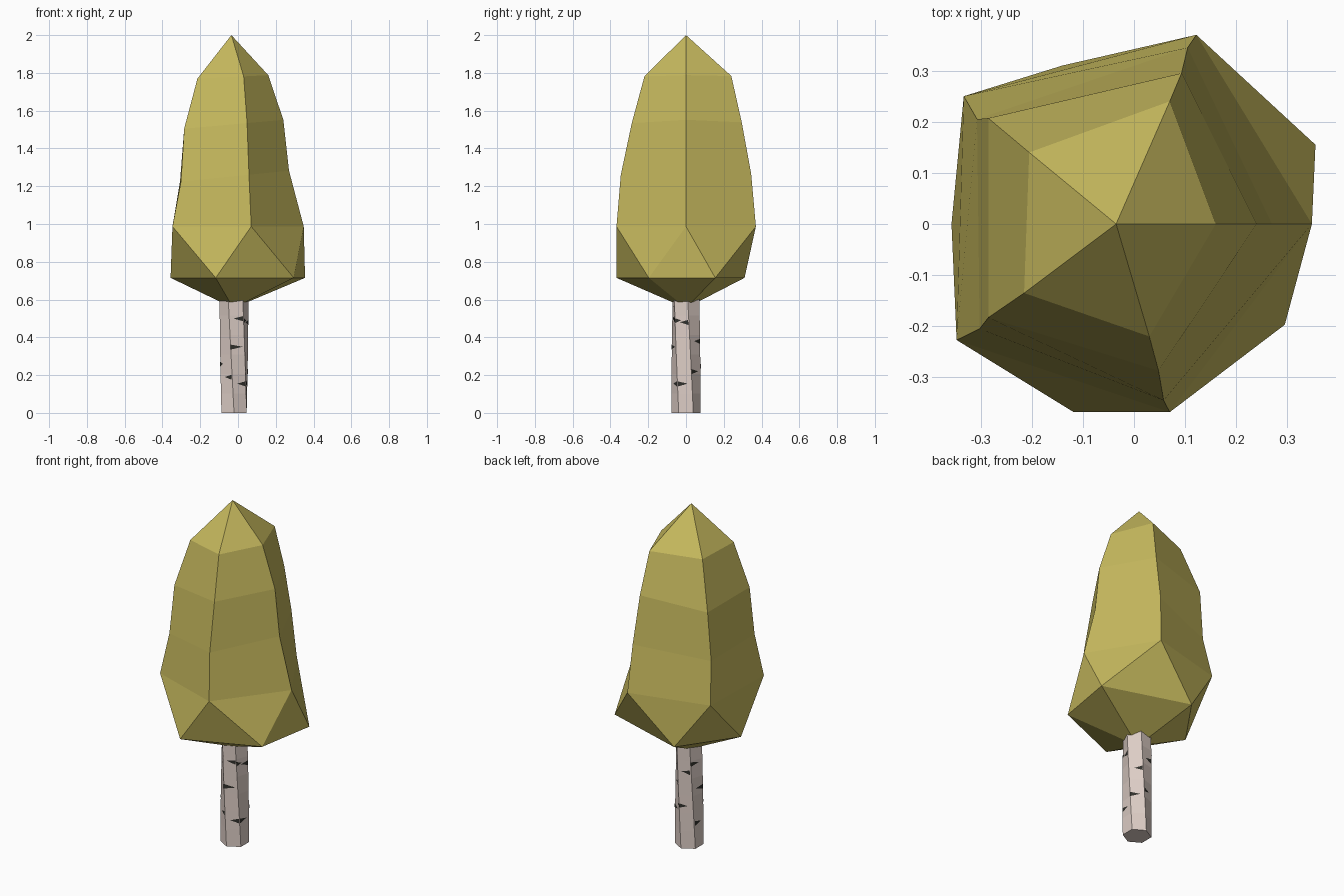
import bpy, math
from mathutils import Vector

if "Cube" in bpy.data.objects:
    bpy.data.objects.remove(bpy.data.objects["Cube"])


def make_object(name, verts, faces, color):
    mesh = bpy.data.meshes.new(name)
    mesh.from_pydata(verts, [], faces)
    mesh.update()
    mat = bpy.data.materials.new(name + "_color")
    mat.diffuse_color = (*color, 1)
    mat.use_nodes = True
    mat.node_tree.nodes["Principled BSDF"].inputs["Base Color"].default_value = mat.diffuse_color
    mesh.materials.append(mat)
    obj = bpy.data.objects.new(name, mesh)
    bpy.context.collection.objects.link(obj)
    return obj


# Crown: five-sided rings under a tip, lowest ring staggered by half a step
# each ring: base height, tilt along x, five corner positions
rings = [
    (1.78, 0.05, [(0.16, 0), (0.07, 0.24), (-0.205, 0.14), (-0.215, -0.135), (0.03, -0.22)]),
    (1.53, 0.09, [(0.24, 0), (0.093, 0.295), (-0.285, 0.207), (-0.285, -0.183), (0.048, -0.287)]),
    (1.255, 0.10, [(0.27, 0), (0.105, 0.345), (-0.307, 0.205), (-0.302, -0.205), (0.058, -0.345)]),
    (0.987, 0.0, [(0.348, 0), (0.122, 0.37), (-0.333, 0.25), (-0.347, -0.227), (0.07, -0.368)]),
    (0.715, 0.0, [(0.355, 0.155), (-0.14, 0.31), (-0.357, 0), (-0.118, -0.368), (0.295, -0.197)]),
]
verts = [(-0.035, 0, 2.0)]
for z, tilt, pts in rings:
    verts += [(x, y, z + tilt * x) for x, y in pts]
verts.append((-0.025, 0, 0.555))
bottom = len(verts) - 1


def ring(r, i):
    return 1 + r * 5 + i % 5


faces = []
for i in range(5):
    faces.append((0, ring(0, i), ring(0, i + 1)))
    for r in range(3):
        faces.append((ring(r, i), ring(r + 1, i), ring(r + 1, i + 1), ring(r, i + 1)))
    faces.append((ring(3, i), ring(4, i), ring(3, i + 1)))
    faces.append((ring(3, i + 1), ring(4, i), ring(4, i + 1)))
    faces.append((bottom, ring(4, i + 1), ring(4, i)))
make_object("crown", verts, faces, (0.56, 0.48, 0.11))

# Trunk: hexagonal post with a slight twist
TOP, SIDES, STEPS = 0.62, 6, 6


def corner(k, z, scale=1.0):
    a = math.radians(30 + 60 * k - 24 * z / TOP)
    return Vector((-0.021 + 0.077 * scale * math.cos(a), 0.077 * scale * math.sin(a), z))


verts = [corner(k, TOP * s / STEPS) for s in range(STEPS + 1) for k in range(SIDES)]
faces = []
for s in range(STEPS):
    for k in range(SIDES):
        a, b = s * SIDES + k, s * SIDES + (k + 1) % SIDES
        faces.append((a, b, b + SIDES, a + SIDES))
faces.append(tuple(reversed(range(SIDES))))
faces.append(tuple(range(STEPS * SIDES, (STEPS + 1) * SIDES)))
make_object("trunk", verts, faces, (0.72, 0.61, 0.56))

# Bark marks: thin dark wedges (trunk side, thick end, thin end, height)
marks = [
    (4, 0.95, 0.3, 0.50), (5, 0.0, 0.45, 0.49), (4, 0.0, 0.85, 0.35),
    (3, 0.0, 0.25, 0.26), (3, 0.95, 0.4, 0.19), (4, 0.95, 0.35, 0.155),
    (5, 0.95, 0.35, 0.48), (0, 0.0, 0.7, 0.22), (5, 0.05, 0.7, 0.155),
    (2, 0.0, 0.7, 0.50), (1, 0.9, 0.3, 0.45), (2, 0.95, 0.3, 0.35),
    (1, 0.0, 0.6, 0.25), (0, 0.95, 0.4, 0.38), (2, 0.1, 0.7, 0.15),
]
verts, faces = [], []
for k, u, v, z in marks:
    tri = [corner(k, h, 1.03).lerp(corner(k + 1, h, 1.03), t)
           for t, h in ((u, z - 0.015), (v, z), (u, z + 0.012))]
    n = len(verts)
    verts += tri
    faces.append((n, n + 1, n + 2) if v > u else (n + 2, n + 1, n))
make_object("bark_marks", verts, faces, (0.03, 0.03, 0.025))
